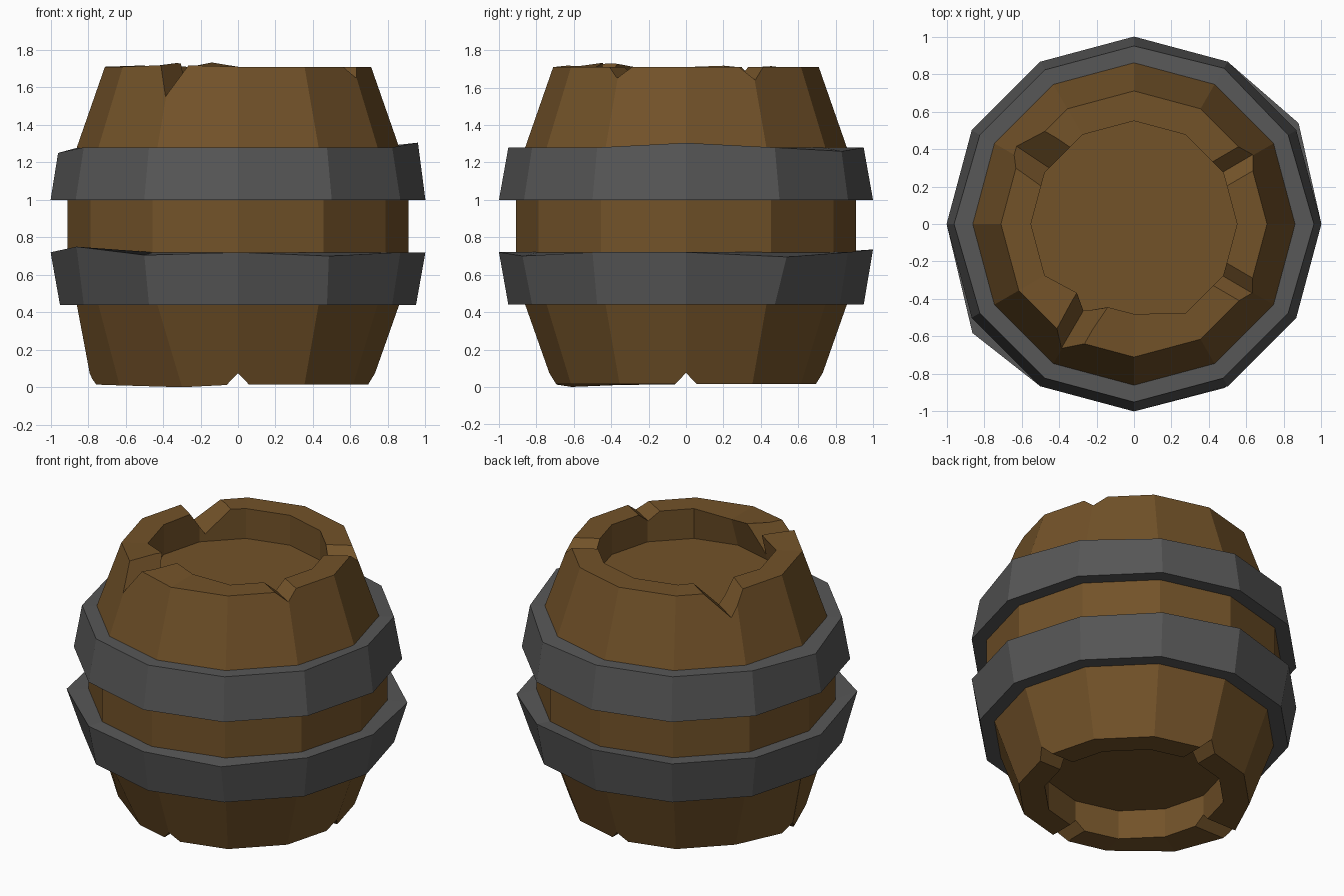
import bpy, bmesh
from math import cos, sin, radians

if "Cube" in bpy.data.objects:
    bpy.data.objects.remove(bpy.data.objects["Cube"])

N = 12
COL = {"wood": (0.17, 0.085, 0.022, 1), "iron": (0.095, 0.095, 0.095, 1)}
MATS = {}
for key, c in COL.items():
    MATS[key] = bpy.data.materials.new(key)
    MATS[key].diffuse_color = c


def polar(r, deg, z, side=0):
    """Point at radius r, shifted sideways along the tangent."""
    c, s = cos(radians(deg)), sin(radians(deg))
    return (r * c - side * s, r * s + side * c, z)


def lathe(name, profile, mat, closed=False, tweaks={}):
    """12-sided lathe; tweaks maps (profile row, side) to (dr, dangle, dz)."""
    bm = bmesh.new()
    rings = []
    for i, (r, z) in enumerate(profile):
        ring = []
        for k in range(N):
            dr, da, dz = tweaks.get((i, k), (0, 0, 0))
            ring.append(bm.verts.new(polar(r + dr, k * 360 / N + da, z + dz)))
        rings.append(ring)
    pairs = list(zip(rings, rings[1:]))
    if closed:
        pairs.append((rings[-1], rings[0]))
    else:
        bm.faces.new(rings[0])
        bm.faces.new(rings[-1])
    for a, b in pairs:
        for k in range(N):
            j = (k + 1) % N
            bm.faces.new((a[k], a[j], b[j], b[k]))
    return finish(name, bm, mat)


def finish(name, bm, mat):
    bmesh.ops.recalc_face_normals(bm, faces=bm.faces)
    me = bpy.data.meshes.new(name)
    bm.to_mesh(me)
    bm.free()
    me.materials.append(MATS[mat])
    ob = bpy.data.objects.new(name, me)
    bpy.context.collection.objects.link(ob)
    return ob


# barrel body with a recess at both ends
body = lathe("barrel_body", [
    (0.55, 0.21), (0.55, 0.015), (0.71, 0.015), (0.86, 0.44), (0.91, 0.72),
    (0.91, 1.00), (0.86, 1.28), (0.71, 1.71), (0.55, 1.71), (0.55, 1.51)],
    "wood", tweaks={
        (2, 6): (0.07, 0, 0), (2, 8): (-0.03, 4, -0.015), (2, 7): (0.02, 0, -0.005),
        (8, 8): (-0.08, 7, 0.03), (8, 9): (-0.07, 0, 0),
        (7, 8): (0, 0, 0.01), (8, 5): (0, 0, 0.01)})

# chipped V notches in the rims: angle, left width, right width, depth
top = [(146.5, 0.15, 0.10, 0.15), (239.7, 0.07, 0.09, 0.16),
       (30.3, 0.075, 0.075, 0.07), (-30.3, 0.07, 0.07, 0.06)]
bottom = [(a, 0.058, 0.058, 0.06) for a in (0, 90, 180, 270)]
notches = [(n, 1.71, 1) for n in top] + [(n, 0.015, -1) for n in bottom]
bm = bmesh.new()
for (a, w1, w2, d), z, s in notches:
    pts = [(-2 * w2 if s < 0 else -2 * w1, z + s * d), (0, z - s * d), (2 * w2, z + s * d)]
    if a == 146.5:
        pts = [(-2 * w1, z + d), (0, z - d), (2 * w2, z + d)]
    tri_in = [bm.verts.new(polar(0.36, a, h, t)) for t, h in pts]
    tri_out = [bm.verts.new(polar(1.00, a, h, t)) for t, h in pts]
    bm.faces.new(tri_in)
    bm.faces.new(tri_out)
    for k in range(3):
        j = (k + 1) % 3
        bm.faces.new((tri_in[k], tri_in[j], tri_out[j], tri_out[k]))
cutter = finish("notch_cutter", bm, "wood")
cutter.hide_render = True
cutter.hide_set(True)
mod = body.modifiers.new("notches", "BOOLEAN")
mod.operation = "DIFFERENCE"
mod.solver = "EXACT"
mod.object = cutter

# iron hoops, slightly dented
lathe("upper_hoop", [(0.90, 1.00), (1.00, 1.00), (0.95, 1.28), (0.85, 1.28)],
      "iron", closed=True, tweaks={
          (2, 0): (0.01, 0, 0.025), (2, 6): (0.01, 0, -0.03), (2, 2): (0.01, 0, -0.02)})
lathe("lower_hoop", [(0.85, 0.44), (0.95, 0.44), (1.00, 0.72), (0.90, 0.72)],
      "iron", closed=True, tweaks={
          (2, 1): (0.03, 1.5, -0.025), (2, 3): (0, 0, 0.015), (2, 4): (0.0, 0, 0),
          (2, 7): (0.04, 4, 0.03), (2, 8): (0.0, 0, -0.015), (2, 10): (0, -1, -0.02)})

for m in bpy.data.materials:
    if m.users and not m.is_grease_pencil:
        m.use_nodes = True
        m.node_tree.nodes["Principled BSDF"].inputs["Base Color"].default_value = m.diffuse_color
